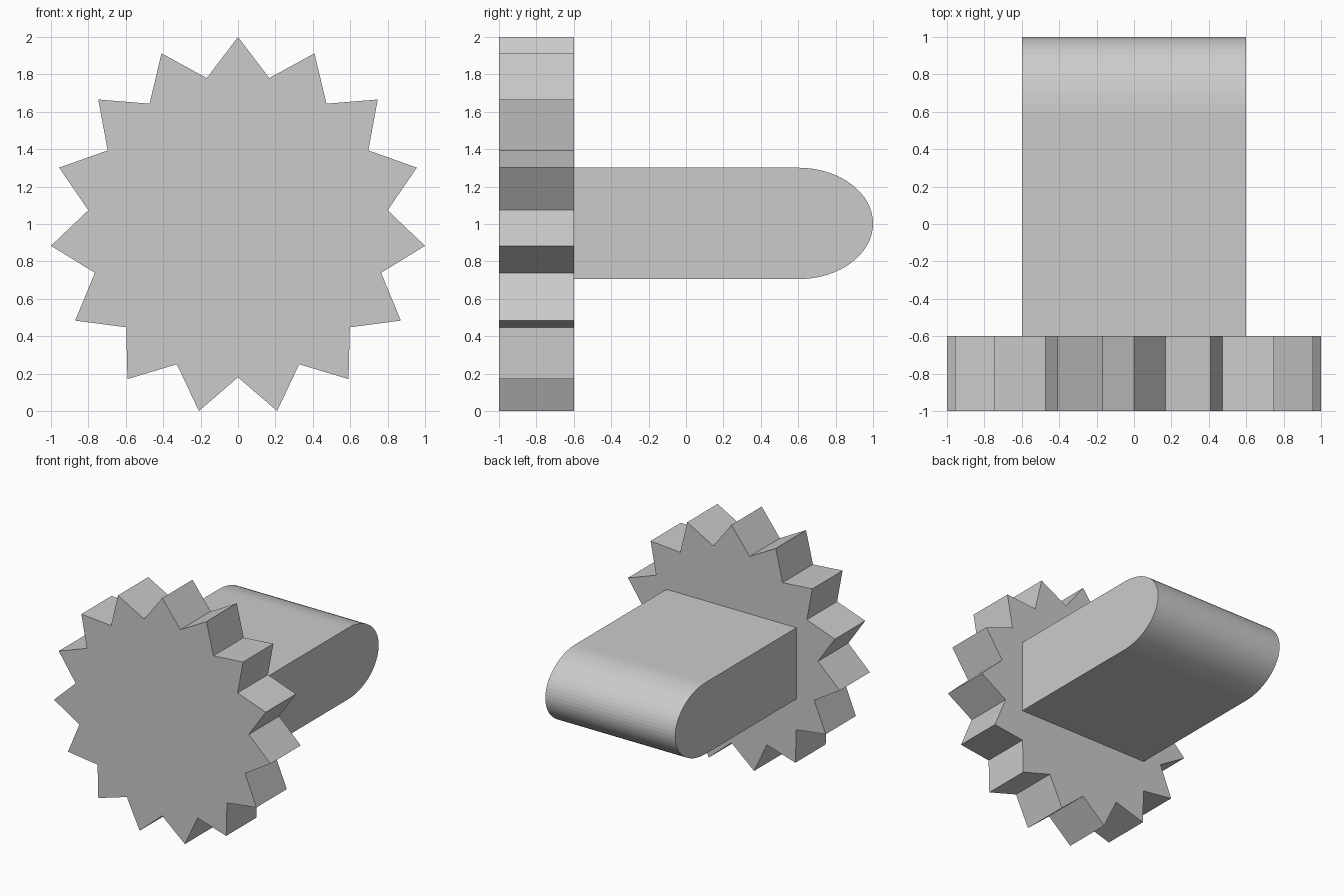
import bpy, bmesh
from math import sin, cos, pi

if "Cube" in bpy.data.objects:
    bpy.data.objects.remove(bpy.data.objects["Cube"])


def prism(name, profile, direction):
    """Extrude a closed 3D profile along a direction into a solid."""
    bm = bmesh.new()
    face = bm.faces.new([bm.verts.new(p) for p in profile])
    ext = bmesh.ops.extrude_face_region(bm, geom=[face], use_keep_orig=True)
    moved = [g for g in ext["geom"] if isinstance(g, bmesh.types.BMVert)]
    bmesh.ops.translate(bm, verts=moved, vec=direction)
    bmesh.ops.recalc_face_normals(bm, faces=bm.faces)
    mesh = bpy.data.meshes.new(name)
    bm.to_mesh(mesh)
    bm.free()
    obj = bpy.data.objects.new(name, mesh)
    bpy.context.collection.objects.link(obj)
    return obj


# Toothed front disc: 15 pointed teeth, one pointing straight up
TEETH = 15
RX, RZ, INNER = 1.0055, 1.011, 0.8
star = []
for i in range(TEETH * 2):
    a = pi * i / TEETH
    k = 1.0 if i % 2 == 0 else INNER
    star.append((RX * k * sin(a), -1.0, 2 - RZ + RZ * k * cos(a)))
prism("toothed_disc", star, (0, 0.4, 0))

# Rear block: flat slab with a half-elliptical rounded end
MID, HALF, STEPS = 1.003, 0.298, 32
side = [(-0.6, -0.6, MID + HALF)]
for i in range(STEPS + 1):
    a = pi / 2 - pi * i / STEPS
    side.append((-0.6, 0.6 + 0.4 * cos(a), MID + HALF * sin(a)))
side.append((-0.6, -0.6, MID - HALF))
prism("rounded_block", side, (1.2, 0, 0))
